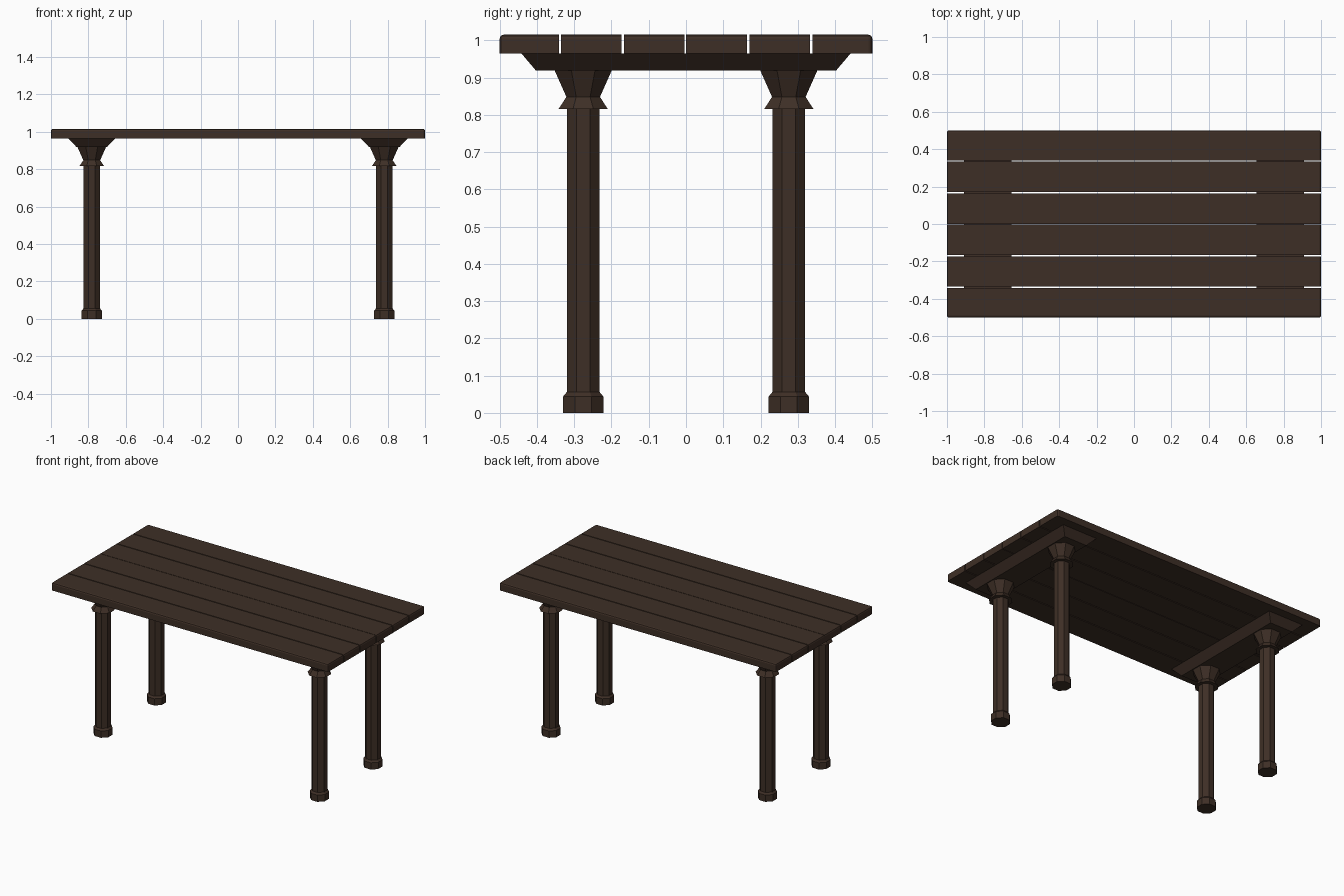
import bpy, bmesh, math

if "Cube" in bpy.data.objects:
    bpy.data.objects.remove(bpy.data.objects["Cube"])

def material(name, col):
    m = bpy.data.materials.new(name)
    m.diffuse_color = (*col, 1)
    m.use_nodes = True
    m.node_tree.nodes["Principled BSDF"].inputs["Base Color"].default_value = m.diffuse_color
    return m

wood = material("dark brown wood", (0.048, 0.028, 0.019))

def finish(name, bm):
    bmesh.ops.recalc_face_normals(bm, faces=bm.faces[:])
    me = bpy.data.meshes.new(name)
    bm.to_mesh(me)
    bm.free()
    me.materials.append(wood)
    ob = bpy.data.objects.new(name, me)
    bpy.context.collection.objects.link(ob)
    return ob

def loft(name, rings):
    """Closed solid through a stack of equal-length point rings."""
    bm = bmesh.new()
    vs = [[bm.verts.new(p) for p in r] for r in rings]
    n = len(vs[0])
    for a, b in zip(vs, vs[1:]):
        for i in range(n):
            j = (i + 1) % n
            bm.faces.new((a[i], a[j], b[j], b[i]))
    bm.faces.new(vs[0][::-1])
    bm.faces.new(vs[-1])
    return finish(name, bm)

def rect(cx, cy, hx, hy, z):
    return [(cx + sx * hx, cy + sy * hy, z)
            for sx, sy in ((-1, -1), (1, -1), (1, 1), (-1, 1))]

def octagon(cx, cy, apothem, z):
    r = apothem / math.cos(math.pi / 8)
    return [(cx + r * math.cos(math.pi / 8 + k * math.pi / 4),
             cy + r * math.sin(math.pi / 8 + k * math.pi / 4), z) for k in range(8)]

# table top planks, rounded along the outer rim only
Z0, Z1 = 0.965, 1.015
edges = [-0.5, -0.338, -0.170, -0.002, 0.167, 0.336, 0.5]
gaps = [0, 0.003, 0.003, 0.0015, 0.003, 0.003, 0]
for i in range(6):
    y0, y1 = edges[i] + gaps[i], edges[i + 1] - gaps[i + 1]
    bm = bmesh.new()
    bmesh.ops.create_cube(bm, size=1)
    for v in bm.verts:
        v.co = (v.co.x * 2, (y0 + y1) / 2 + v.co.y * (y1 - y0),
                (Z0 + Z1) / 2 + v.co.z * (Z1 - Z0))
    rim = []
    for e in bm.edges:
        m = (e.verts[0].co + e.verts[1].co) / 2
        end, side = abs(m.x) > 0.99, abs(m.y) > 0.49
        top = m.z > Z1 - 0.001
        middle = Z0 + 0.001 < m.z < Z1 - 0.001
        if (top and (end or side)) or (middle and end and side):
            rim.append(e)
    bmesh.ops.bevel(bm, geom=rim, offset=0.01, segments=2, profile=0.5, affect='EDGES')
    finish(f"top_plank_{i + 1}", bm)

CX, CY = 0.782, 0.276
for sx, xn in ((-1, "left"), (1, "right")):
    # cross beams with sloped sides
    loft(f"{xn}_cross_beam", [rect(sx * CX, 0, 0.082, 0.403, 0.919),
                              rect(sx * CX, 0, 0.126, 0.442, Z0)])
    # octagonal legs: foot, shaft, collar and flared capital
    for sy, yn in ((-1, "front"), (1, "back")):
        profile = [(0.054, 0), (0.054, 0.044), (0.044, 0.056), (0.044, 0.816),
                   (0.066, 0.816), (0.045, 0.848), (0.077, 0.920)]
        loft(f"{yn}_{xn}_leg", [octagon(sx * CX, sy * CY, a, z) for a, z in profile])
